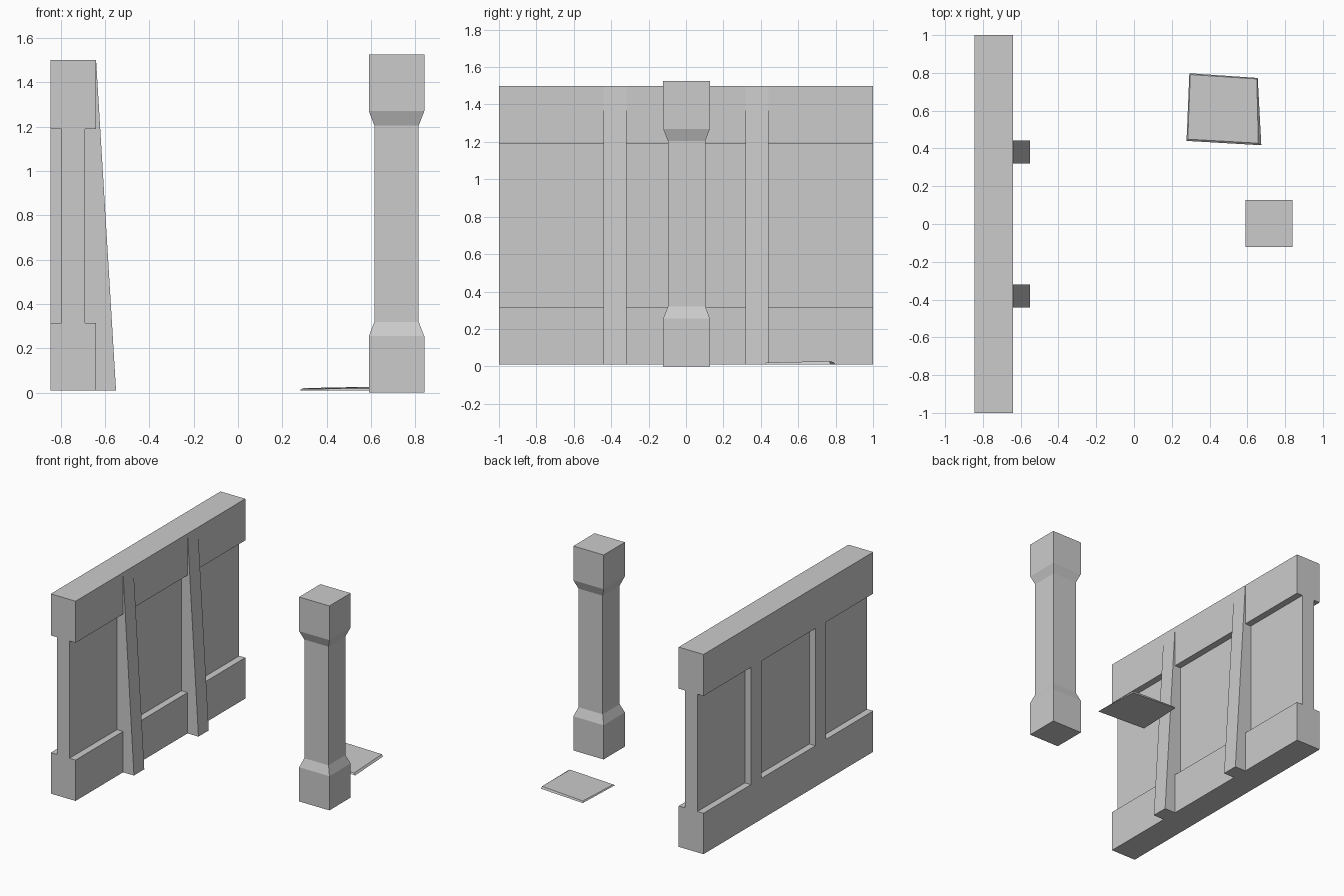
import bpy

if "Cube" in bpy.data.objects:
    bpy.data.objects.remove(bpy.data.objects["Cube"])


def mesh_object(name, verts, faces):
    mesh = bpy.data.meshes.new(name)
    mesh.from_pydata(verts, [], faces)
    mesh.update()
    obj = bpy.data.objects.new(name, mesh)
    bpy.context.collection.objects.link(obj)
    return obj


def loft(name, rings):
    """Join rings of equal point count into a capped solid, bottom to top."""
    n = len(rings[0])
    verts = [p for ring in rings for p in ring]
    faces = [tuple(reversed(range(n))), tuple(range(len(verts) - n, len(verts)))]
    for r in range(len(rings) - 1):
        for i in range(n):
            j = (i + 1) % n
            faces.append((r * n + i, r * n + j, (r + 1) * n + j, (r + 1) * n + i))
    return mesh_object(name, verts, faces)


def extrude_y(name, profile, y0, y1):
    """Extrude a counter-clockwise (x, z) profile along y."""
    return loft(name, [[(x, y, z) for x, z in profile] for y in (y1, y0)])


BACK, FRONT, Y_END = -0.845, -0.64, 1.0
PANEL_BACK, PANEL_FRONT = -0.795, -0.69
Z0, Z1, Z2, Z3 = 0.01, 0.315, 1.19, 1.50

# Wall: thick bottom and top rails with a thinner panel between
extrude_y("wall", [
    (BACK, Z0), (FRONT, Z0), (FRONT, Z1), (PANEL_FRONT, Z1),
    (PANEL_FRONT, Z2), (FRONT, Z2), (FRONT, Z3), (BACK, Z3),
    (BACK, Z2), (PANEL_BACK, Z2), (PANEL_BACK, Z1), (BACK, Z1)],
    -Y_END, Y_END)

# Two stiles: flush strip on the back, tapering buttress on the front
for i, y in enumerate((-0.38, 0.38), 1):
    extrude_y(f"back_stile_{i}", [
        (BACK, Z1), (PANEL_BACK, Z1), (PANEL_BACK, Z2), (BACK, Z2)],
        y - 0.061, y + 0.061)
    extrude_y(f"buttress_{i}", [
        (PANEL_FRONT, Z0), (-0.55, Z0), (FRONT, Z3), (PANEL_FRONT, Z3)],
        y - 0.061, y + 0.061)

# Square pillar with wider base and head
cx, cy = 0.715, 0.003
profile = [(0.125, 0), (0.125, 0.255), (0.10, 0.32),
           (0.10, 1.205), (0.125, 1.27), (0.125, 1.525)]
loft("pillar", [[(cx + sx * h, cy + sy * h, z)
                 for sx, sy in ((-1, -1), (1, -1), (1, 1), (-1, 1))]
                for h, z in profile])

# Thin uneven paving slab
loft("paving_slab", [
    [(0.278, 0.44, 0.01), (0.674, 0.417, 0.01),
     (0.655, 0.773, 0.01), (0.293, 0.798, 0.01)],
    [(0.285, 0.449, 0.017), (0.658, 0.428, 0.020),
     (0.65, 0.768, 0.028), (0.298, 0.791, 0.021)]])
